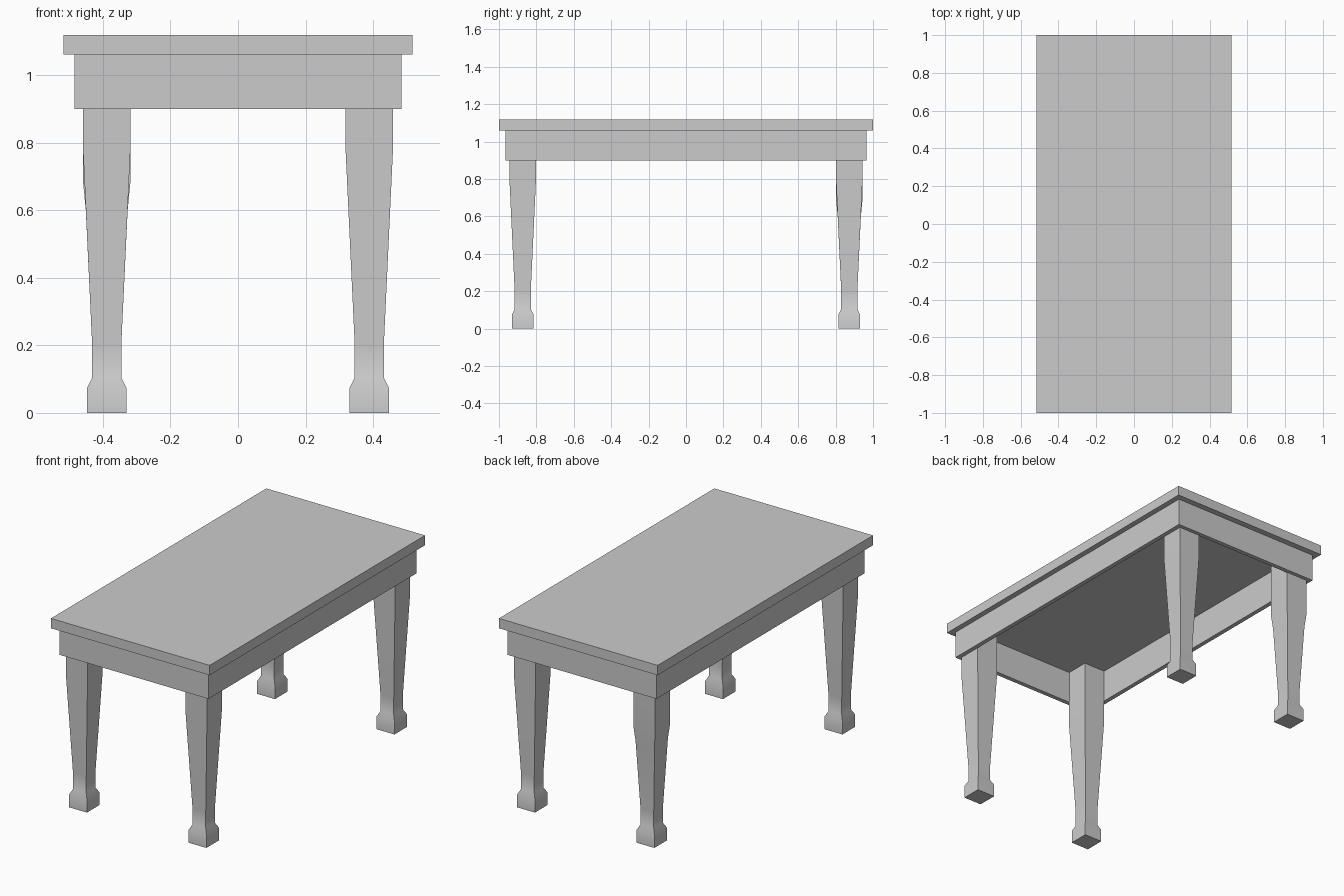
import bpy, bmesh

if "Cube" in bpy.data.objects:
    bpy.data.objects.remove(bpy.data.objects["Cube"])

TOP_X, TOP_Y = 0.516, 1.0
APRON_X, APRON_Y, RAIL = 0.484, 0.965, 0.026
LEG_X, LEG_Y = 0.3885, 0.873
Z_APRON, Z_UNDER, Z_RECESS, Z_TOP = 0.899, 1.06, 1.089, 1.118


def ring(bm, hx, hy, z):
    return [bm.verts.new((sx * hx, sy * hy, z))
            for sx, sy in ((-1, -1), (1, -1), (1, 1), (-1, 1))]


def bridge(bm, a, b):
    for i in range(4):
        j = (i + 1) % 4
        bm.faces.new((a[i], a[j], b[j], b[i]))


def loft(name, sections, location=(0, 0, 0), closed=False):
    """Stack rectangular sections (half x, half y, z), capped or joined into a loop."""
    bm = bmesh.new()
    rings = [ring(bm, *s) for s in sections]
    for a, b in zip(rings, rings[1:]):
        bridge(bm, a, b)
    if closed:
        bridge(bm, rings[-1], rings[0])
    else:
        bm.faces.new(rings[0][::-1])
        bm.faces.new(rings[-1])
    bmesh.ops.recalc_face_normals(bm, faces=bm.faces)
    mesh = bpy.data.meshes.new(name)
    bm.to_mesh(mesh)
    bm.free()
    obj = bpy.data.objects.new(name, mesh)
    obj.location = location
    bpy.context.collection.objects.link(obj)
    return obj


# Table top slab, recessed underneath inside the apron
ix, iy = APRON_X - RAIL, APRON_Y - RAIL
loft("table_top", [(ix, iy, Z_RECESS), (ix, iy, Z_UNDER),
                   (TOP_X, TOP_Y, Z_UNDER), (TOP_X, TOP_Y, Z_TOP)])

# Hollow apron frame under the top
loft("apron", [(APRON_X, APRON_Y, Z_APRON), (APRON_X, APRON_Y, Z_UNDER),
               (ix, iy, Z_UNDER), (ix, iy, Z_APRON)], closed=True)

# Tapered square legs with block feet; the back left taper starts lower
foot = [(0.0, 0.058), (0.075, 0.058), (0.105, 0.043), (0.20, 0.043)]
for y_name, sy in (("front", -1), ("back", 1)):
    for x_name, sx in (("left", -1), ("right", 1)):
        odd = (sx, sy) == (-1, 1)
        shaft = [(0.60, 0.0619), (0.68, 0.0697)] if odd else [(0.77, 0.0697)]
        profile = foot + shaft + [(Z_RECESS, 0.0697)]
        leg = loft(f"{y_name}_{x_name}_leg", [(h, h, z) for z, h in profile],
                   (sx * LEG_X, sy * LEG_Y, 0))
        bpy.ops.object.select_all(action='DESELECT')
        leg.select_set(True)
        bpy.context.view_layer.objects.active = leg
        bpy.ops.object.shade_smooth_by_angle(angle=0.6)
